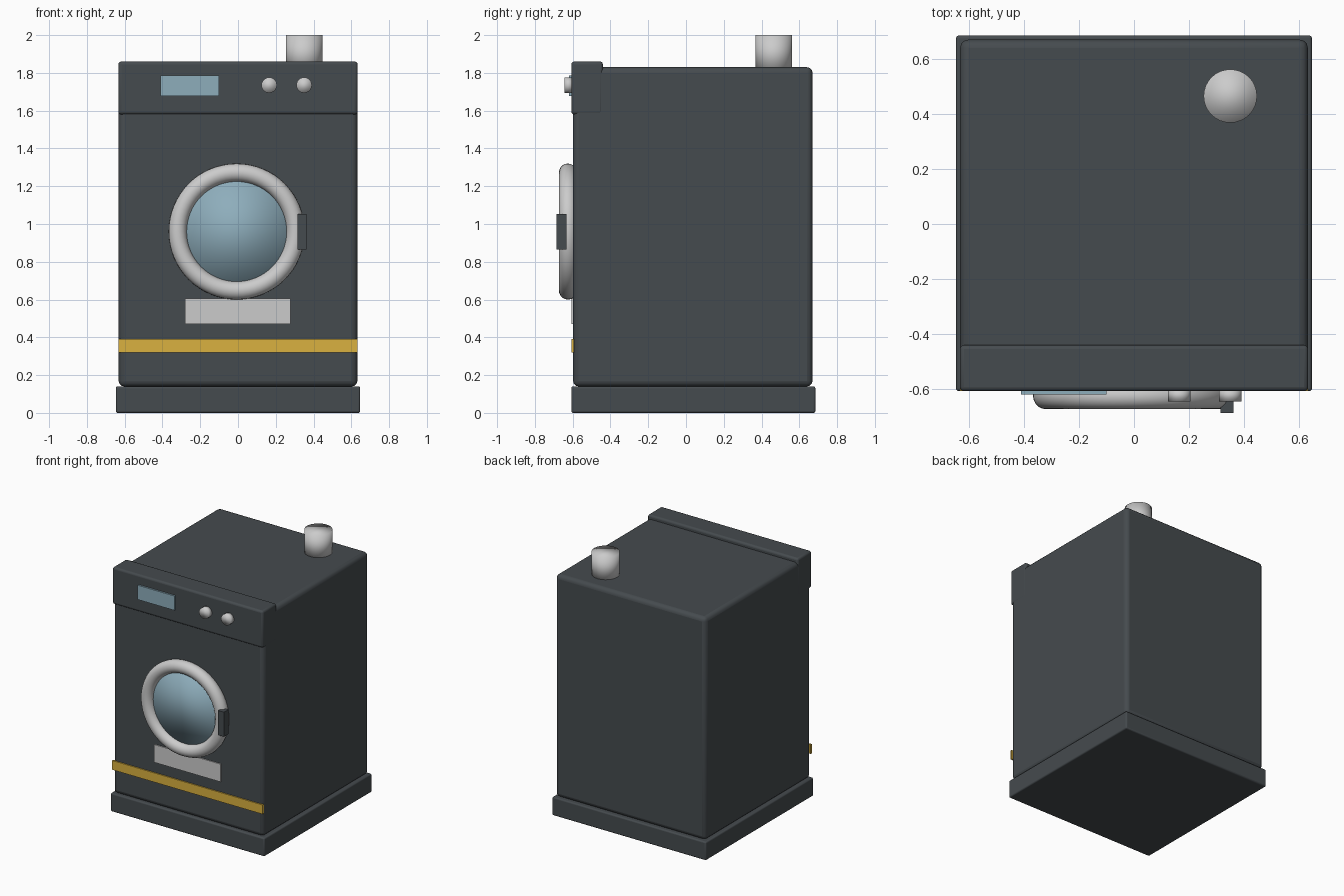
import bpy
from math import radians, pi

if "Cube" in bpy.data.objects:
    bpy.data.objects.remove(bpy.data.objects["Cube"])


def material(name, color):
    m = bpy.data.materials.new(name)
    m.diffuse_color = (*color, 1)
    m.use_nodes = True
    m.node_tree.nodes["Principled BSDF"].inputs["Base Color"].default_value = m.diffuse_color
    return m


DARK = material("dark_enamel", (0.06, 0.07, 0.077))
GLASS = material("blue_glass", (0.27, 0.42, 0.50))
YELLOW = material("yellow_paint", (0.70, 0.44, 0.05))


def finish(name, mat):
    ob = bpy.context.object
    ob.name = name
    if mat:
        ob.data.materials.append(mat)
    return ob


def box(name, lo, hi, mat=None, bevel=0.0):
    center = [(a + b) / 2 for a, b in zip(lo, hi)]
    bpy.ops.mesh.primitive_cube_add(size=1, location=center)
    ob = finish(name, mat)
    ob.scale = [b - a for a, b in zip(lo, hi)]
    bpy.ops.object.transform_apply(location=False, rotation=False, scale=True)
    if bevel:
        mod = ob.modifiers.new("rounded_edges", 'BEVEL')
        mod.width = bevel
        mod.segments = 3
        bpy.ops.object.shade_smooth_by_angle(angle=radians(40))
    return ob


def cylinder(name, center, radius, depth, mat=None, facing_front=True, sides=32):
    bpy.ops.mesh.primitive_cylinder_add(
        vertices=sides, radius=radius, depth=depth, location=center,
        rotation=(pi / 2 if facing_front else 0, 0, 0))
    ob = finish(name, mat)
    bpy.ops.object.shade_smooth()
    return ob


# Plinth, cabinet and overhanging control panel
box("plinth", (-0.647, -0.607, 0), (0.647, 0.685, 0.14), DARK, 0.01)
box("cabinet", (-0.632, -0.598, 0.14), (0.632, 0.67, 1.83), DARK, 0.03)
box("control_panel", (-0.633, -0.607, 1.58), (0.633, -0.44, 1.86), DARK, 0.015)

# Display and dials
box("display", (-0.41, -0.62, 1.678), (-0.10, -0.60, 1.787), GLASS)
for i, x in enumerate((0.165, 0.35)):
    cylinder(f"dial_{i + 1}", (x, -0.622, 1.735), 0.041, 0.045, sides=24)

# Door: ring, window and handle
bpy.ops.mesh.primitive_torus_add(
    location=(-0.007, -0.625, 0.96), rotation=(pi / 2, 0, 0),
    major_radius=0.312, minor_radius=0.048,
    major_segments=64, minor_segments=20)
finish("door_ring", None)
bpy.ops.object.shade_smooth()
cylinder("door_window", (-0.007, -0.61, 0.96), 0.285, 0.04, GLASS, sides=48)
box("door_handle", (0.314, -0.686, 0.866), (0.362, -0.632, 1.053), DARK)

# Lower plate and warning stripe
box("lower_plate", (-0.28, -0.606, 0.47), (0.278, -0.59, 0.605))
box("stripe", (-0.633, -0.607, 0.32), (0.633, -0.593, 0.39), YELLOW)

# Exhaust pipe
cylinder("exhaust_pipe", (0.35, 0.465, 1.9), 0.097, 0.2, facing_front=False)
